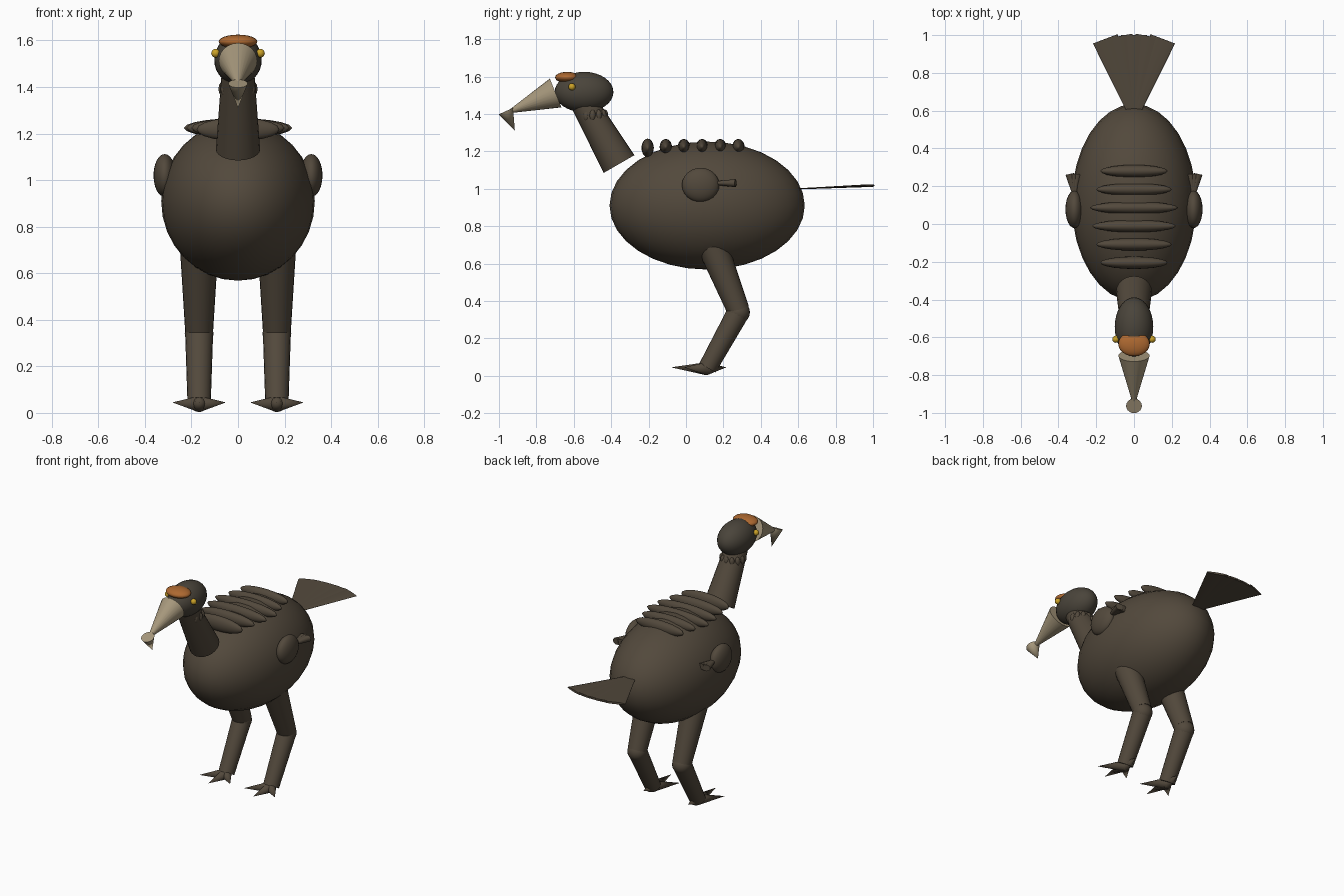
import bpy
import math
from mathutils import Vector

cube = bpy.data.objects.get("Cube")
if cube:
    bpy.data.objects.remove(cube)


def material(name, rgb):
    mat = bpy.data.materials.new(name)
    mat.use_nodes = True
    mat.diffuse_color = (*rgb, 1)
    bsdf = next(n for n in mat.node_tree.nodes if n.type == 'BSDF_PRINCIPLED')
    bsdf.inputs["Base Color"].default_value = (*rgb, 1)
    return mat


PLUMAGE = material("dark brown plumage", (0.085, 0.066, 0.045))
HEAD = material("grey brown skin", (0.068, 0.058, 0.043))
HORN = material("pale horn", (0.38, 0.31, 0.2))
ORANGE = material("orange crown", (0.42, 0.14, 0.03))
YELLOW = material("yellow eye", (0.6, 0.36, 0.02))


def finish(name, mat):
    obj = bpy.context.object
    obj.name = name
    obj.data.materials.append(mat)
    bpy.ops.object.shade_smooth_by_angle(angle=math.radians(40))
    return obj


def ellipsoid(name, centre, radii, mat, segments=32, tilt=0):
    bpy.ops.mesh.primitive_uv_sphere_add(segments=segments, ring_count=segments // 2,
                                         location=centre, rotation=(tilt, 0, 0))
    bpy.context.object.scale = radii
    return finish(name, mat)


def taper(name, start, end, r1, r2, mat, sides=20, flat=1):
    """Cone frustum between two points, optionally flattened in height."""
    start, end = Vector(start), Vector(end)
    axis = end - start
    bpy.ops.mesh.primitive_cone_add(vertices=sides, radius1=r1, radius2=r2,
                                    depth=axis.length, location=(start + end) / 2)
    obj = bpy.context.object
    obj.rotation_euler = axis.to_track_quat('Z', 'Y').to_euler()
    obj.scale = (1, flat, 1)
    return finish(name, mat)


# Body and the ridges across the back
ellipsoid("body", (0, 0.113, 0.91), (0.33, 0.522, 0.342), PLUMAGE)
for i, width in enumerate((0.178, 0.2, 0.222, 0.232, 0.2, 0.178)):
    ellipsoid(f"back_ridge_{i + 1}", (0, -0.205 + 0.097 * i, 1.218 if i == 0 else 1.224),
              (width, 0.033, 0.05 if i == 0 else 0.042), PLUMAGE, 20)

# Neck, collar beads and head
taper("neck", (0, -0.358, 1.132), (0, -0.55, 1.465), 0.095, 0.07, PLUMAGE, 24)
for i in range(12):
    a = math.tau * i / 12
    ellipsoid(f"collar_bead_{i + 1}", (0.066 * math.cos(a), -0.5 + 0.066 * math.sin(a), 1.392),
              (0.018, 0.018, 0.032), PLUMAGE, 12)
ellipsoid("head", (0, -0.545, 1.517), (0.102, 0.157, 0.108), HEAD)
ellipsoid("crown", (0, -0.635, 1.595), (0.083, 0.065, 0.03), ORANGE, 24)

# Beak with hooked tip
taper("beak", (0, -0.697, 1.512), (0, -0.945, 1.412), 0.083, 0.008, HORN, 24)
taper("beak_hook", (0, -0.963, 1.415), (0, -0.915, 1.31), 0.042, 0, HORN)

# Flat tail feathers, broad at the outer end
for i in range(-2, 3):
    taper(f"tail_feather_{i + 3}", (0.006 * i, 0.61, 1.0),
          (0.076 * i, 1.0 - 0.005 * i * i, 1.017), 0.03, 0.07, PLUMAGE, 12, 0.1)

for side, s in (("left", 1), ("right", -1)):
    ellipsoid(side + "_eye", (s * 0.096, -0.61, 1.545), (0.019, 0.019, 0.019), YELLOW, 16)

    # Stub wing with small feathers
    ellipsoid(side + "_wing", (s * 0.315, 0.078, 1.02), (0.048, 0.1, 0.092), PLUMAGE, 24)
    for i in range(3):
        taper(f"{side}_wing_feather_{i + 1}", (s * 0.315, 0.15, 1.03),
              (s * (0.3 + 0.02 * i), 0.265, 1.03), 0.01, 0.024, PLUMAGE, 10, 0.9)

    # Bent leg
    x = s * 0.167
    taper(side + "_thigh", (x, 0.14, 0.7), (x, 0.28, 0.35), 0.082, 0.06, PLUMAGE)
    ellipsoid(side + "_knee", (x, 0.28, 0.34), (0.062, 0.062, 0.062), PLUMAGE, 20)
    taper(side + "_shin", (x, 0.28, 0.34), (x, 0.115, 0.042), 0.06, 0.05, PLUMAGE)

    # Toes: three forward, one back
    for name, dx, dy in (("outer", s * 0.115, -0.12), ("middle", 0, -0.19),
                         ("inner", -s * 0.115, -0.12), ("back", 0, 0.105)):
        taper(f"{side}_{name}_toe", (x, 0.11, 0.038), (x + dx, 0.11 + dy, 0.045),
              0.035, 0, PLUMAGE, 12)
